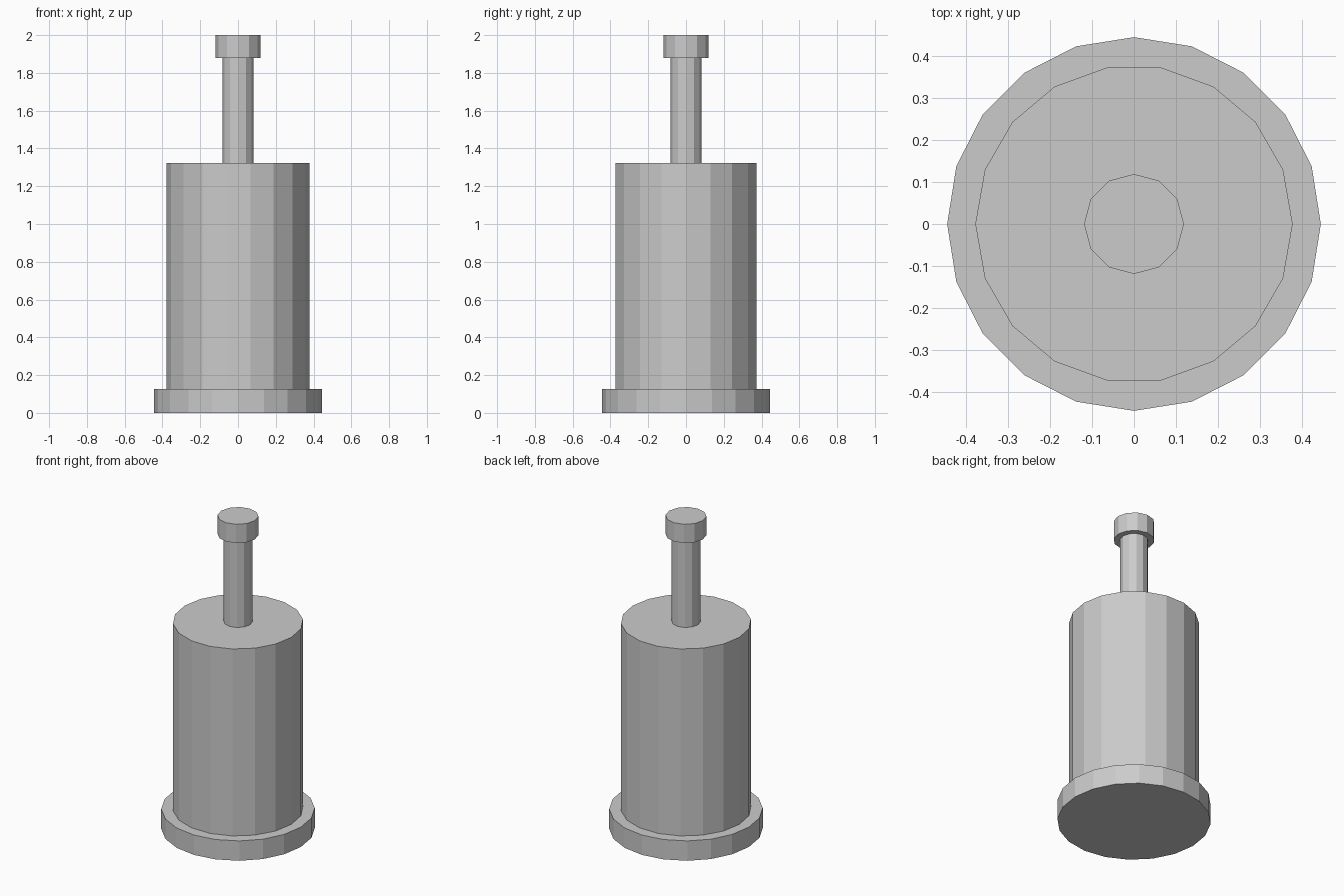
import bpy
import bmesh
from math import pi
from mathutils import Matrix

if "Cube" in bpy.data.objects:
    bpy.data.objects.remove(bpy.data.objects["Cube"])


def cylinder(name, sides, radius, z0, z1):
    """Flat-faced closed cylinder with a corner on the x axis."""
    bm = bmesh.new()
    matrix = Matrix.Translation((0, 0, (z0 + z1) / 2)) @ Matrix.Rotation(pi / 2, 4, 'Z')
    bmesh.ops.create_cone(bm, cap_ends=True, segments=sides, radius1=radius,
                          radius2=radius, depth=z1 - z0, matrix=matrix)
    mesh = bpy.data.meshes.new(name)
    bm.to_mesh(mesh)
    bm.free()
    obj = bpy.data.objects.new(name, mesh)
    bpy.context.collection.objects.link(obj)
    return obj


# Wide foot, main barrel, thin rod and its end cap
cylinder("base_flange", 20, 0.445, 0.0, 0.127)
cylinder("barrel", 18, 0.378, 0.127, 1.323)
cylinder("rod", 12, 0.083, 1.323, 1.88)
cylinder("end_cap", 12, 0.119, 1.88, 2.0)
